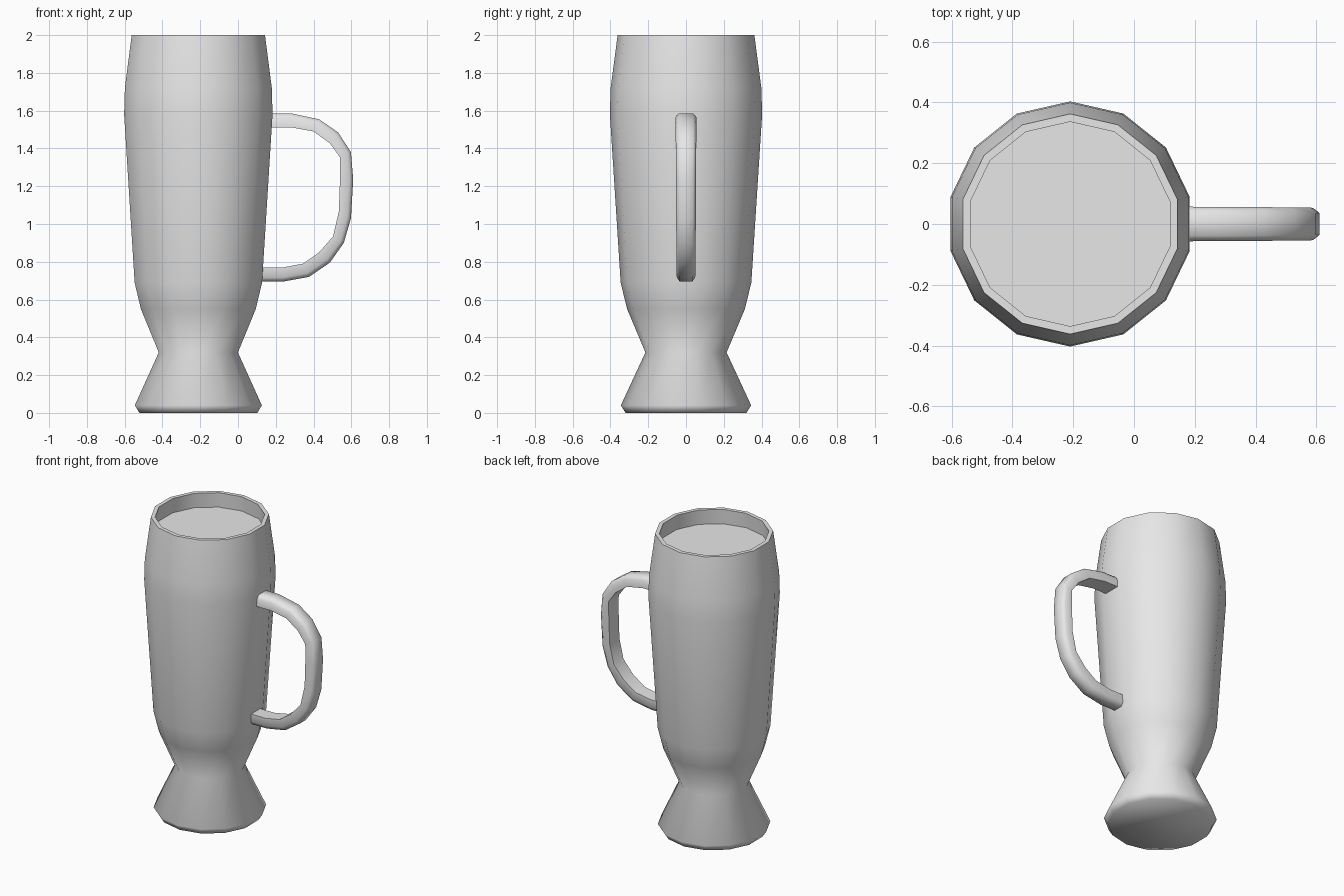
import bpy, bmesh, math

cube = bpy.data.objects.get("Cube")
if cube:
    bpy.data.objects.remove(cube, do_unlink=True)

grey = bpy.data.materials.new("plain grey")
grey.use_nodes = True
grey.diffuse_color = (0.8, 0.8, 0.8, 1)
grey.node_tree.nodes["Principled BSDF"].inputs["Base Color"].default_value = (0.8, 0.8, 0.8, 1)


def loft(name, rings):
    """Skin closed rings of points, cap both ends and smooth the gentle edges."""
    bm = bmesh.new()
    loops = [[bm.verts.new(p) for p in ring] for ring in rings]
    for a, b in zip(loops, loops[1:]):
        n = len(a)
        for i in range(n):
            j = (i + 1) % n
            bm.faces.new((a[i], a[j], b[j], b[i]))
    bm.faces.new(loops[0][::-1])
    bm.faces.new(loops[-1])
    bmesh.ops.recalc_face_normals(bm, faces=bm.faces[:])
    mesh = bpy.data.meshes.new(name)
    bm.to_mesh(mesh)
    bm.free()
    mesh.materials.append(grey)
    obj = bpy.data.objects.new(name, mesh)
    bpy.context.collection.objects.link(obj)
    bpy.ops.object.select_all(action='DESELECT')
    obj.select_set(True)
    bpy.context.view_layer.objects.active = obj
    bpy.ops.object.shade_smooth_by_angle(angle=math.radians(62))
    return obj


# Footed cup: radius and height from the foot, over the rim, to the drink surface
SIDES, CENTRE_X = 14, -0.21
profile = [(0.32, 0), (0.345, 0.04), (0.215, 0.32), (0.312, 0.55), (0.346, 0.69),
           (0.403, 1.58), (0.399, 1.72), (0.362, 2), (0.336, 2), (0.342, 1.9)]


def circle(r, z):
    angles = [math.pi / 2 + math.tau * i / SIDES for i in range(SIDES)]
    return [(CENTRE_X + r * math.cos(a), r * math.sin(a), z) for a in angles]


loft("cup", [circle(r, z) for r, z in profile])

# Handle: outer and inner outline from top to bottom
outer = [(0.15, 1.586), (0.28, 1.586), (0.43, 1.554), (0.53, 1.485), (0.598, 1.38), (0.61, 1.236),
         (0.598, 1.03), (0.56, 0.90), (0.487, 0.796), (0.376, 0.72), (0.238, 0.695), (0.1, 0.695)]
inner = [(0.15, 1.512), (0.28, 1.512), (0.40, 1.49), (0.487, 1.427), (0.54, 1.353), (0.54, 1.236),
         (0.534, 1.066), (0.503, 0.934), (0.43, 0.85), (0.344, 0.79), (0.238, 0.77), (0.1, 0.77)]

# Cross-section: flat inside, chamfered outside (share of half width, share of thickness)
section = [(-1, 0), (1, 0), (1, 0.7), (0.68, 1), (-0.68, 1), (-1, 0.7)]
rings = []
for k, ((ox, oz), (ix, iz)) in enumerate(zip(outer, inner)):
    half = 0.057 - 0.009 * k / (len(outer) - 1)
    rings.append([(ix + (ox - ix) * t, half * w, iz + (oz - iz) * t) for w, t in section])
loft("handle", rings)
